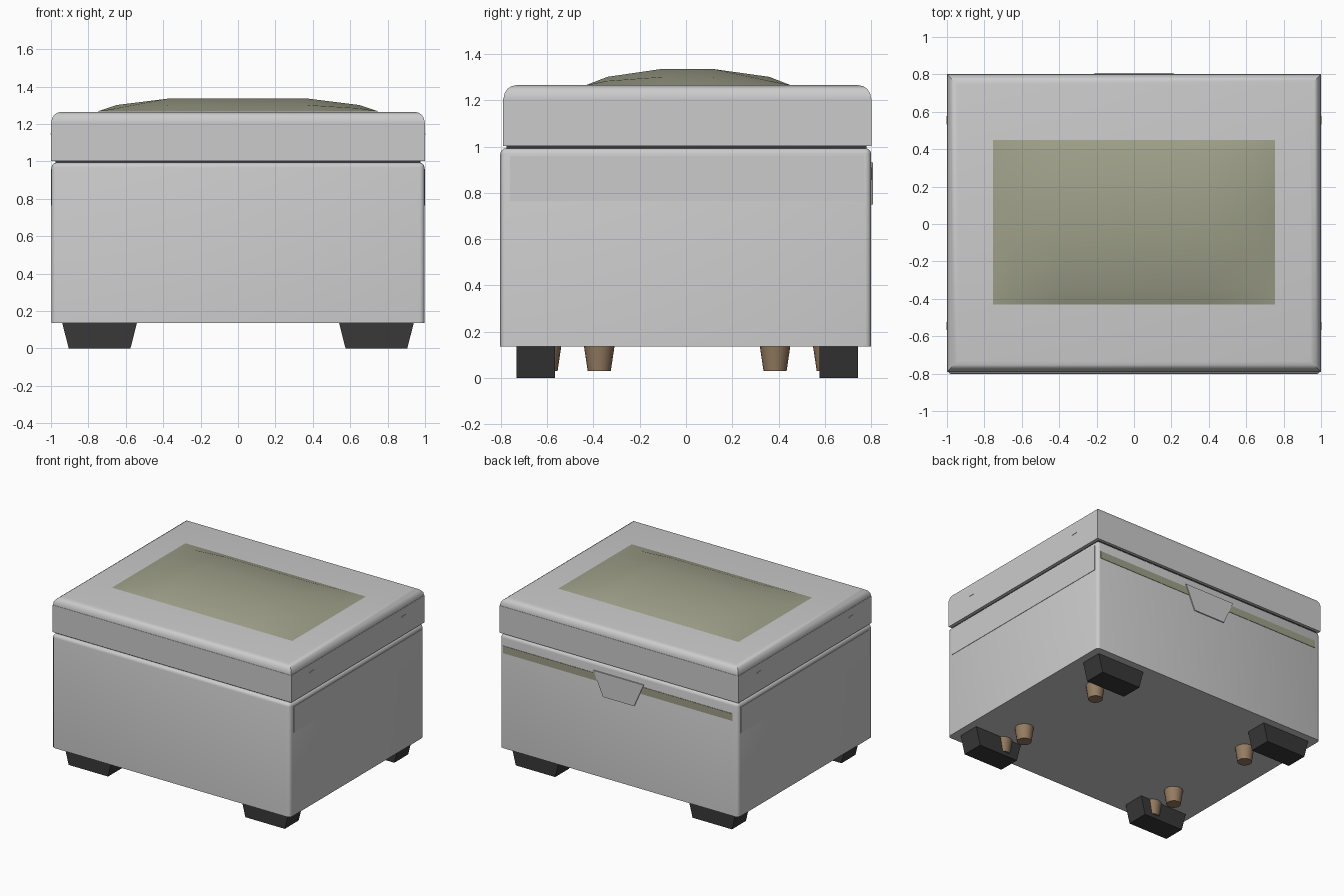
import bpy, bmesh, math

if "Cube" in bpy.data.objects:
    bpy.data.objects.remove(bpy.data.objects["Cube"])


def mat(name, rgb):
    m = bpy.data.materials.new(name)
    m.diffuse_color = (*rgb, 1)
    m.use_nodes = True
    m.node_tree.nodes["Principled BSDF"].inputs["Base Color"].default_value = m.diffuse_color
    return m


OLIVE = mat("olive", (0.34, 0.35, 0.25))
BLACK = mat("black", (0.04, 0.04, 0.04))
WOOD = mat("wood", (0.30, 0.20, 0.12))


def finish(bm, name, material=None, smooth=True):
    bmesh.ops.recalc_face_normals(bm, faces=bm.faces)
    me = bpy.data.meshes.new(name)
    bm.to_mesh(me)
    bm.free()
    ob = bpy.data.objects.new(name, me)
    bpy.context.collection.objects.link(ob)
    if material:
        me.materials.append(material)
    if smooth:
        bpy.ops.object.select_all(action='DESELECT')
        bpy.context.view_layer.objects.active = ob
        ob.select_set(True)
        bpy.ops.object.shade_smooth_by_angle(angle=math.radians(40))
    return ob


def box(name, lo, hi, material=None, bevel=0, pick=None, segments=3, taper=0):
    """Box from corner lo to hi; taper narrows the bottom in x; pick chooses bevelled edges."""
    bm = bmesh.new()
    bmesh.ops.create_cube(bm, size=1)
    for v in bm.verts:
        bottom = v.co.z < 0
        sx = math.copysign(1, v.co.x)
        v.co = [l + (c + 0.5) * (h - l) for l, h, c in zip(lo, hi, v.co)]
        if bottom:
            v.co.x -= sx * taper
    if bevel:
        edges = [e for e in bm.edges if pick(e.verts[0].co, e.verts[1].co)]
        bmesh.ops.bevel(bm, geom=edges, offset=bevel, segments=segments,
                        profile=0.5, affect='EDGES')
    return finish(bm, name, material, bool(bevel))


# Main chest with softened upright and top edges
box("chest_body", (-0.997, -0.803, 0.135), (0.997, 0.800, 0.993), None, 0.025,
    lambda a, b: max(a.z, b.z) > 0.9)
box("lid_gap", (-0.975, -0.775, 0.98), (0.975, 0.78, 1.01), BLACK)

# Lid: flat rim with a rounded top
box("lid_rim", (-1, -0.79, 1.002), (1, 0.802, 1.207))
box("lid_top", (-0.998, -0.788, 1.207), (0.998, 0.80, 1.265), None, 0.055,
    lambda a, b: min(a.z, b.z) > 1.25, 4)

# Domed cushion on the lid
xs = [(-0.755, 0), (-0.65, 0.5), (-0.37, 1), (0.37, 1), (0.65, 0.5), (0.755, 0)]
ys = [(-0.43, 0), (-0.34, 0.5), (-0.10, 1), (0.11, 1), (0.36, 0.5), (0.45, 0)]
bm = bmesh.new()
rows = [[bm.verts.new((x, y, 1.266 + 0.07 * hx * hy)) for x, hx in xs] for y, hy in ys]
for r0, r1 in zip(rows, rows[1:]):
    for i in range(5):
        bm.faces.new((r0[i], r0[i + 1], r1[i + 1], r1[i]))
finish(bm, "cushion", OLIVE)

# Side panels and small lid studs
for s, side in ((-1, "left"), (1, "right")):
    x0, x1 = sorted((s * 0.98, s * 1.0))
    box(side + "_panel", (x0, -0.76, 0.765), (x1, 0.77, 0.96))
    for y in (-0.545, 0.555):
        x0, x1 = sorted((s * 0.99, s * 1.003))
        box(side + "_stud", (x0, y - 0.022, 1.143), (x1, y + 0.022, 1.150))

# Back trim strip and tapered latch flap
box("back_strip", (-0.95, 0.79, 0.855), (0.97, 0.803, 0.91), OLIVE)
box("latch_flap", (-0.21, 0.79, 0.75), (0.21, 0.808, 0.93), taper=0.08)

# Block feet and tapered wooden pegs
for sx in (-1, 1):
    for sy in (-1, 1):
        cx, cy = sx * 0.74, sy * 0.655 + 0.005
        box("block_foot", (cx - 0.2, cy - 0.083, 0), (cx + 0.2, cy + 0.083, 0.137),
            BLACK, taper=0.035)
        for y in (0.38, 0.61):
            bm = bmesh.new()
            bmesh.ops.create_cone(bm, cap_ends=True, segments=16, radius1=0.05,
                                  radius2=0.066, depth=0.107)
            bmesh.ops.translate(bm, verts=bm.verts, vec=(sx * 0.67, sy * y + 0.005, 0.0835))
            finish(bm, "wooden_peg", WOOD)
